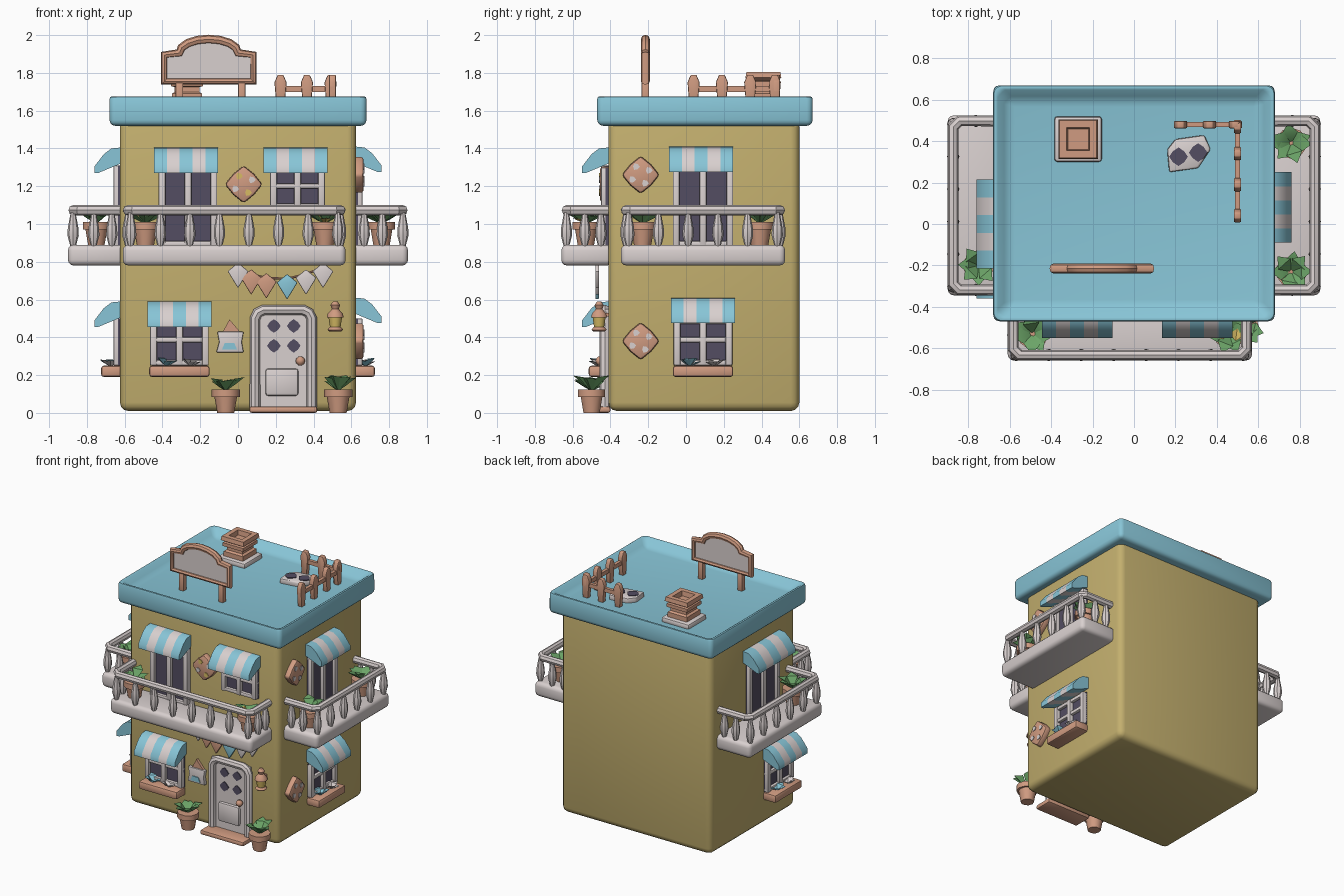
import bpy, bmesh, math, random
from mathutils import Matrix, Vector

if "Cube" in bpy.data.objects:
    bpy.data.objects.remove(bpy.data.objects["Cube"])

random.seed(4)


def mat(name, r, g, b):
    m = bpy.data.materials.new(name)
    m.diffuse_color = [(c / 255) ** 2.2 for c in (r, g, b)] + [1]
    m.use_nodes = True
    m.node_tree.nodes["Principled BSDF"].inputs["Base Color"].default_value = m.diffuse_color
    return m


WALL = mat("mustard wall", 194, 174, 110)
BLUE = mat("sky blue", 135, 196, 214)
WHITE = mat("warm white", 216, 207, 206)
BROWN = mat("terracotta", 207, 154, 128)
DARK = mat("dark glass", 84, 78, 98)
GREEN = mat("leaf green", 108, 164, 104)
YELLOW = mat("lamp yellow", 214, 186, 100)

# Wall frames: local x runs along the wall, local -y points outward
I = Matrix.Identity(4)
FRONT = Matrix.Translation((0, -.41, 0))
RIGHT = Matrix.Translation((.62, 0, 0)) @ Matrix.Rotation(math.pi / 2, 4, 'Z')
LEFT = Matrix.Translation((-.62, 0, 0)) @ Matrix.Rotation(-math.pi / 2, 4, 'Z')
FLAT = Matrix.Rotation(-math.pi / 2, 4, 'X')


def finish(bm, name, mats, M=I, bevel=0, seg=2):
    bmesh.ops.remove_doubles(bm, verts=bm.verts, dist=1e-5)
    bmesh.ops.recalc_face_normals(bm, faces=bm.faces)
    if bevel:
        es = [e for e in bm.edges if e.is_manifold and e.calc_face_angle(0) > .5]
        bmesh.ops.bevel(bm, geom=es, offset=bevel, segments=seg, profile=.5, affect='EDGES')
    bm.transform(M)
    me = bpy.data.meshes.new(name)
    bm.to_mesh(me)
    bm.free()
    for m in mats:
        me.materials.append(m)
    ob = bpy.data.objects.new(name, me)
    bpy.context.collection.objects.link(ob)
    return ob


def box(name, m, x, y, z, M=I, bevel=0, seg=2):
    bm = bmesh.new()
    bmesh.ops.create_cube(bm, size=1)
    for v in bm.verts:
        v.co = [(a + b) / 2 + c * (b - a) for (a, b), c in zip((x, y, z), v.co)]
    return finish(bm, name, [m], M, bevel, seg)


def prism(name, m, pts, y0, y1, M=I, bevel=0):
    bm = bmesh.new()
    f = bm.faces.new([bm.verts.new((x, y0, z)) for x, z in pts])
    r = bmesh.ops.extrude_face_region(bm, geom=[f])
    for v in r['geom']:
        if isinstance(v, bmesh.types.BMVert):
            v.co.y = y1
    return finish(bm, name, [m], M, bevel)


def ngon(x, z, radii, n):
    return [(x + radii[i % len(radii)] * math.cos(i * math.tau / n),
             z + radii[i % len(radii)] * math.sin(i * math.tau / n)) for i in range(n)]


def lathe(name, m, prof, loc, M=I, n=10):
    bm = bmesh.new()
    rings = [[bm.verts.new((r * math.cos(i * math.tau / n), r * math.sin(i * math.tau / n), z))
              for i in range(n)] for r, z in prof]
    for a, b in zip(rings, rings[1:]):
        for i in range(n):
            bm.faces.new((a[i], a[(i + 1) % n], b[(i + 1) % n], b[i]))
    bm.faces.new(rings[0])
    bm.faces.new(rings[-1])
    return finish(bm, name, [m], M @ Matrix.Translation(loc))


def tube(name, m, pts, r, M=I, cyclic=False):
    cu = bpy.data.curves.new(name, 'CURVE')
    cu.dimensions = '3D'
    cu.bevel_depth, cu.bevel_resolution, cu.use_fill_caps = r, 2, True
    sp = cu.splines.new('POLY')
    sp.points.add(len(pts) - 1)
    for p, co in zip(sp.points, pts):
        p.co = (*co, 1)
    sp.use_cyclic_u = cyclic
    tmp = bpy.data.objects.new("tmp", cu)
    bpy.context.collection.objects.link(tmp)
    bm = bmesh.new()
    bm.from_mesh(tmp.to_mesh())
    bpy.data.objects.remove(tmp)
    return finish(bm, name, [m], M)


def leaves(name, m, loc, M, n, length, width):
    bm = bmesh.new()
    for i in range(n):
        a = i * math.tau / n + random.uniform(-.3, .3)
        d, s = Vector((math.cos(a), math.sin(a), 0)), Vector((-math.sin(a), math.cos(a), 0))
        up = Vector((0, 0, length * random.uniform(.5, 1)))
        mid = d * length * .5 + up * .75
        base, tip, l, r = [bm.verts.new(p) for p in (
            (0, 0, 0), d * length + up * .85, mid + s * width, mid - s * width)]
        low = bm.verts.new(d * length * .5 + up * .4)
        for f in ((base, l, low), (l, tip, low), (tip, r, low), (r, base, low),
                  (base, l, r), (l, tip, r)):
            bm.faces.new(f)
    finish(bm, name, [m], M @ Matrix.Translation(loc))


def potted_plant(x, y, z, M):
    lathe("plant_pot", BROWN, [(.045, 0), (.06, .085), (.075, .085), (.075, .125), (.05, .125)], (x, y, z), M)
    leaves("plant_leaves", GREEN, (x, y, z + .115), M, 7, .10, .04)


def awning(x, z, M, w=.34, n=5):
    prof = [(0, .135), (-.05, .13), (-.09, .10), (-.14, .035), (-.14, 0), (-.12, 0), (0, .05)]
    bm = bmesh.new()
    rows = [[bm.verts.new((x - w / 2 + w * i / n, py, z + pz)) for py, pz in prof] for i in range(n + 1)]
    for i in range(n):
        for j in range(len(prof)):
            k = (j + 1) % len(prof)
            bm.faces.new((rows[i][j], rows[i][k], rows[i + 1][k], rows[i + 1][j])).material_index = i % 2
    bm.faces.new(rows[0])
    bm.faces.new(rows[-1])
    finish(bm, "awning", [BLUE, WHITE], M)


def window(x, z0, z1, M, w=.31, cross=True):
    a, b = x - w / 2, x + w / 2
    box("window_glass", DARK, (a, b), (-.015, .02), (z0, z1), M)
    for c in (a + .018, x, b - .018):
        box("window_post", WHITE, (c - .018, c + .018), (-.04, .02), (z0, z1), M, .008)
    for c in (z0 + .015, z1 - .015) + ((z0 + (z1 - z0) * .55,) if cross else ()):
        box("window_bar", WHITE, (a, b), (-.035, .02), (c - .014, c + .014), M, .008)


def planter_window(x, M, dz=0):
    window(x, .25, .50, M)
    awning(x, .455 + dz, M)
    box("flower_box", BROWN, (x - .16, x + .16), (-.105, .01), (.19, .25), M, .015)
    leaves("white_flowers", WHITE, (x + .06, -.055, .245), M, 5, .055, .025)
    leaves("blue_flowers", BLUE, (x - .07, -.055, .245), M, 5, .06, .03)


def medallion(x, z, M, spot=WHITE):
    prism("medallion", BROWN, ngon(x, z, [.10, .078], 8), -.045, .01, M, .015)
    for i, m in enumerate((WHITE, spot, WHITE, spot)):
        a = .5 + i * math.pi / 2
        prism("medallion_spot", m, ngon(x + .05 * math.cos(a), z + .05 * math.sin(a), [.02, .016], 6), -.05, -.044, M)


def balcony(x0, x1, depth, n, M):
    box("balcony_slab", WHITE, (x0, x1), (-depth, .02), (.78, .89), M, .03, 3)
    a, b, f, c = x0 + .027, x1 - .027, -depth + .027, .03
    tube("balcony_rail", WHITE, [(p, q, 1.073) for p, q in (
        (a, .01), (a, f + c), (a + c, f), (b - c, f), (b, f + c), (b, .01))], .027, M)
    spots = [(a + .015 + (b - a - .03) * i / (n - 1), f) for i in range(n)]
    spots += [(s, f + (.02 - f) * k) for s in (a, b) for k in (.4, .75)]
    for x, y in spots:
        lathe("baluster", WHITE, [(.014, 0), (.03, .06), (.028, .10), (.013, .18)], (x, y, .88), M, 8)


# Building body and parapet roof
box("house_body", WALL, (-.625, .625), (-.41, .60), (.01, 1.56), I, .045, 3)
bm = bmesh.new()
bmesh.ops.create_cube(bm, size=1)
for v in bm.verts:
    v.co = (v.co.x * 1.36, v.co.y * 1.14 + .10, 1.605 + v.co.z * .17)
top = max(bm.faces, key=lambda f: f.calc_center_median().z)
bmesh.ops.inset_individual(bm, faces=[top], thickness=.105)
for v in top.verts:
    v.co.z -= .07
finish(bm, "parapet_roof", [BLUE], I, .03, 3)

# Rooftop sign board
arc = [(-.155 + .155 * math.cos(t * math.pi / 8), 1.905 + .073 * math.sin(t * math.pi / 8)) for t in range(9)]
outline = [(-.39, 1.755), (.08, 1.755), (.08, 1.895)] + arc + [(-.39, 1.895)]
prism("sign_panel", WHITE, outline, -.225, -.205)
tube("sign_frame", BROWN, [(x, -.215, z) for x, z in outline], .024, I, True)
for x in (-.31, .02):
    box("sign_post", BROWN, (x - .02, x + .02), (-.235, -.195), (1.61, 1.75), I, .006)

# Chimney
CH = Matrix.Translation((-.27, .41, 0)) @ Matrix.Rotation(math.pi / 4, 4, 'Z')
box("chimney_base", WHITE, (-.385, -.155), (.30, .52), (1.61, 1.655), I, .015)
q = math.sqrt(2)
lathe("chimney", BROWN, [(r * q, z) for r, z in (
    (.08, 1.65), (.08, 1.69), (.065, 1.70), (.065, 1.725), (.085, 1.73), (.085, 1.755), (.07, 1.76),
    (.095, 1.775), (.09, 1.805), (.055, 1.805), (.05, 1.77))], (0, 0, 0), CH, 4)

# Roof fence
picket = [(-.02, 1.61), (.02, 1.61), (.032, 1.75), (.015, 1.79), (-.015, 1.79), (-.032, 1.75)]
FB, FS = Matrix.Translation((0, .48, 0)), Matrix.Translation((.5, 0, 0)) @ Matrix.Rotation(math.pi / 2, 4, 'Z')
for M, xs in ((FB, (.225, .365, .49)), (FS, (.04, .19, .34, .47))):
    for x in xs:
        prism("fence_picket", BROWN, [(x + p, z) for p, z in picket], -.018, .018, M, .006)
    box("fence_rail", BROWN, (xs[0] - .03, xs[-1]), (-.012, .012), (1.70, 1.73), M)

# Roof hatch with dark spots
prism("roof_hatch", WHITE, [(.17, .25), (.31, .27), (.37, .36), (.34, .43), (.20, .41), (.16, .36)], -1.655, -1.61, FLAT, .01)
for x, y in ((.215, .325), (.31, .345)):
    prism("hatch_spot", DARK, ngon(x, y, [.045, .038], 8), -1.66, -1.652, FLAT)

# Balconies
balcony(-.61, .57, .25, 8, FRONT)
balcony(-.345, .525, .28, 6, RIGHT)
balcony(-.525, .345, .28, 6, LEFT)

# Upper doors and windows
window(-.265, .88, 1.31, FRONT, .31, False)
awning(-.275, 1.27, FRONT)
window(.315, 1.08, 1.30, FRONT, .29)
awning(.305, 1.27, FRONT)
window(.09, .88, 1.31, RIGHT, .32, False)
awning(.08, 1.275, RIGHT)
window(0, .88, 1.31, LEFT, .36, False)
awning(0, 1.27, LEFT, .43)

# Lower windows with flower boxes
planter_window(-.31, FRONT)
planter_window(.09, RIGHT, .02)
planter_window(.19, LEFT)

# Wall medallions
medallion(.03, 1.21, FRONT, YELLOW)
medallion(-.24, 1.26, RIGHT)
medallion(-.24, .38, RIGHT)

# Front door
box("door_slab", WHITE, (.08, .40), (-.02, .01), (.03, .55), FRONT)
tube("door_frame", WHITE, [(x, -.02, z) for x, z in (
    (.09, .02), (.09, .50), (.105, .53), (.135, .545), (.345, .545), (.375, .53), (.39, .50), (.39, .02))], .028, FRONT)
for x in (.19, .295):
    for z in (.355, .46):
        prism("door_pane", DARK, ngon(x, z, [.036, .03], 8), -.027, -.019, FRONT)
box("door_panel", WHITE, (.145, .32), (-.04, 0), (.09, .235), FRONT, .015)
lathe("door_knob", BROWN, [(.008, -.024), (.022, -.012), (.025, 0), (.022, .012), (.008, .024)], (.33, -.045, .275), FRONT)
box("door_step", BROWN, (.06, .42), (-.13, .01), (0, .035), FRONT, .012)

# Wall lantern
lathe("lantern_base", BROWN, [(.03, .43), (.042, .44), (.03, .455)], (.515, -.05, 0), FRONT)
lathe("lantern_glass", YELLOW, [(.028, .455), (.036, .505)], (.515, -.05, 0), FRONT)
lathe("lantern_cap", BROWN, [(.045, .505), (.04, .525), (.018, .55), (.026, .57), (.012, .59)], (.515, -.05, 0), FRONT)
box("lantern_arm", BROWN, (.50, .53), (-.05, .01), (.51, .53), FRONT)

# Small hanging notice
prism("notice_board", WHITE, [(-.115, .32), (.03, .32), (.02, .375), (.03, .43), (-.11, .43), (-.10, .375)], -.03, 0, FRONT, .006)
prism("notice_mark", BLUE, [(-.085, .335), (-.005, .335), (-.02, .37), (-.07, .37)], -.036, -.029, FRONT)
prism("notice_hanger", BROWN, [(-.08, .43), (.01, .43), (-.045, .495)], -.02, 0, FRONT)

# Bunting under the front balcony
string = [(.0, .77), (.07, .735), (.15, .715), (.26, .71), (.36, .735), (.45, .77)]
tube("bunting_string", BROWN, [(x, -.06, z) for x, z in string], .006, FRONT)
for (x, z), m in zip(string, (WHITE, BROWN, BROWN, BLUE, WHITE, WHITE)):
    prism("bunting_flag", m, [(x - .055, z - .02), (x, z - .11), (x + .055, z - .02), (x, z + .025)], -.07, -.05, FRONT, .005)

# Potted plants
for x, y, z, M in ((-.065, -.09, 0, FRONT), (.53, -.09, 0, FRONT), (-.49, -.12, .885, FRONT),
                   (.46, -.12, .885, FRONT), (.39, -.14, .885, RIGHT), (-.23, -.14, .885, RIGHT),
                   (.20, -.13, .885, LEFT)):
    potted_plant(x, y, z, M)
leaves("yellow_blooms", YELLOW, (.46, -.12, 1.0), FRONT, 4, .07, .03)

# Smooth shading with sharp edges kept
for ob in bpy.context.scene.objects:
    ob.select_set(True)
    bpy.context.view_layer.objects.active = ob
bpy.ops.object.shade_smooth_by_angle(angle=math.radians(40))
